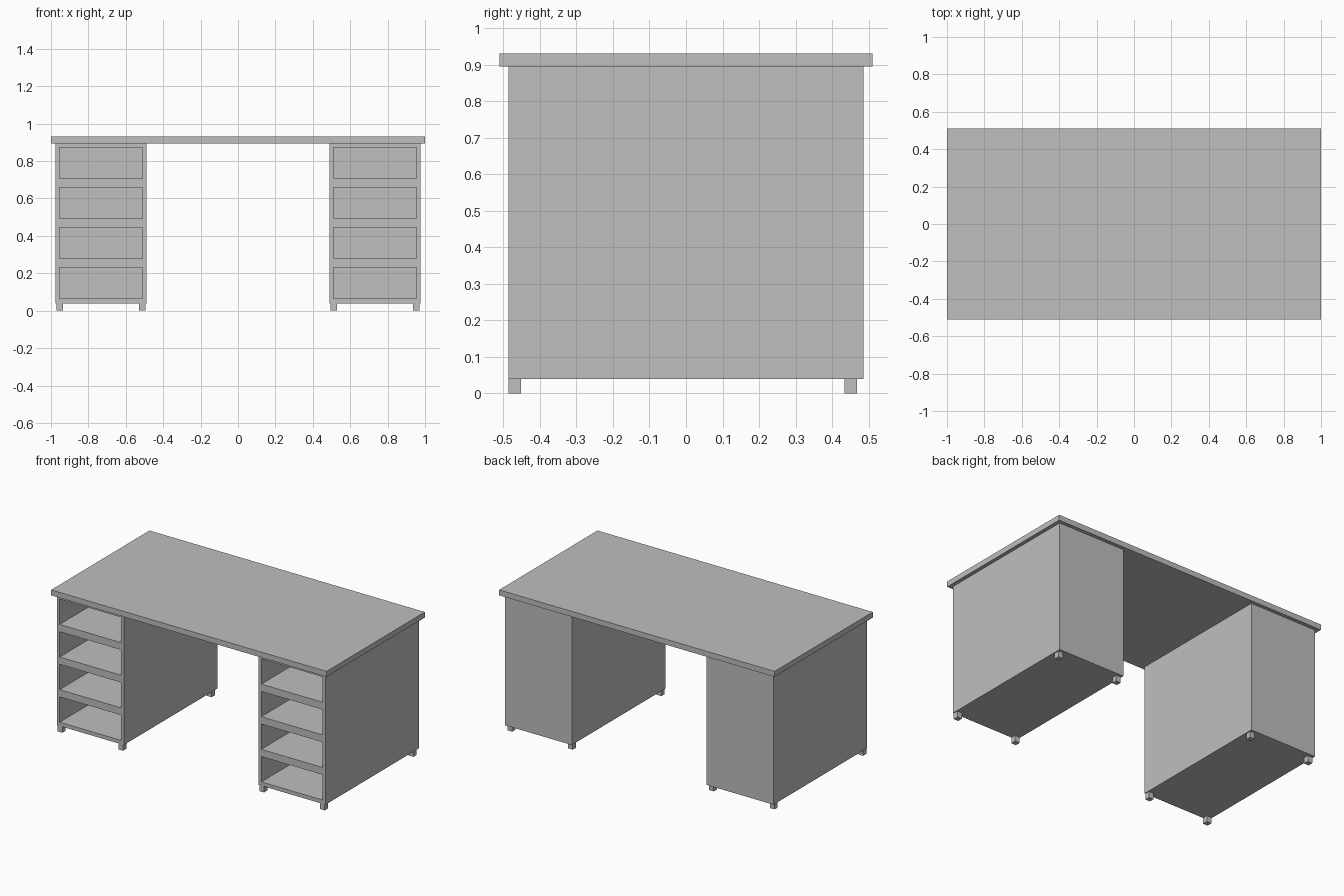
import bpy
import bmesh
from mathutils import Vector

default_cube = bpy.data.objects.get("Cube")
if default_cube:
    bpy.data.objects.remove(default_cube, do_unlink=True)

# One plain grey for the whole desk
grey = bpy.data.materials.new("plain_grey")
grey.use_nodes = True
colour = (0.52, 0.52, 0.52, 1.0)
grey.diffuse_color = colour
for node in grey.node_tree.nodes:
    if node.type == "BSDF_PRINCIPLED":
        node.inputs["Base Color"].default_value = colour


def box_mesh(low, high):
    low, high = Vector(low), Vector(high)
    bm = bmesh.new()
    bmesh.ops.create_cube(bm, size=1)
    bmesh.ops.scale(bm, vec=high - low, verts=bm.verts)
    bmesh.ops.translate(bm, vec=(low + high) / 2, verts=bm.verts)
    return bm


def finish(bm, name):
    bmesh.ops.recalc_face_normals(bm, faces=bm.faces)
    mesh = bpy.data.meshes.new(name)
    bm.to_mesh(mesh)
    bm.free()
    mesh.materials.append(grey)
    obj = bpy.data.objects.new(name, mesh)
    bpy.context.collection.objects.link(obj)
    return obj


INNER, OUTER = 0.489, 0.976
HALF_DEPTH = 0.486
FOOT_TOP, CABINET_TOP = 0.039, 0.894
WALL = 0.021
OPENINGS = [(0.064 + 0.214 * i, 0.23 + 0.214 * i) for i in range(4)]


def front_faces(bm):
    return [f for f in bm.faces
            if all(abs(v.co.y + HALF_DEPTH) < 0.001 for v in f.verts)]


def cut_front(bm, point, normal):
    faces = front_faces(bm)
    edges = {e for f in faces for e in f.edges}
    verts = {v for f in faces for v in f.verts}
    bmesh.ops.bisect_plane(bm, geom=faces + list(edges) + list(verts),
                           plane_co=point, plane_no=normal)


def cabinet(name, x0, x1):
    """Solid case with four deep drawer bays pushed in from the front."""
    bm = box_mesh((x0, -HALF_DEPTH, FOOT_TOP), (x1, HALF_DEPTH, CABINET_TOP))
    for x in (x0 + WALL, x1 - WALL):
        cut_front(bm, (x, 0, 0), (1, 0, 0))
    for bay in OPENINGS:
        for z in bay:
            cut_front(bm, (0, 0, z), (0, 0, 1))
    bays = []
    for face in front_faces(bm):
        c = face.calc_center_median()
        if x0 + WALL < c.x < x1 - WALL and any(a < c.z < b for a, b in OPENINGS):
            bays.append(face)
    for face in bays:
        new = bmesh.ops.extrude_discrete_faces(bm, faces=[face])["faces"][0]
        bmesh.ops.translate(bm, vec=(0, 2 * HALF_DEPTH - WALL, 0), verts=new.verts)
    return finish(bm, name)


# Desktop
finish(box_mesh((-1, -0.51, CABINET_TOP), (1, 0.51, 0.93)), "desktop")

# Drawer cabinets and their feet
FOOT = 0.034
for side, sign in (("left", 1), ("right", -1)):
    x0, x1 = sorted((sign * INNER, sign * OUTER))
    cabinet(side + "_cabinet", x0, x1)
    for x_name, fx in (("a", x0 + 0.006), ("b", x1 - 0.006 - FOOT)):
        for y_name, fy in (("front", -HALF_DEPTH), ("back", 0.434)):
            finish(box_mesh((fx, fy, 0), (fx + FOOT, fy + FOOT, FOOT_TOP)),
                   f"{side}_{y_name}_foot_{x_name}")
